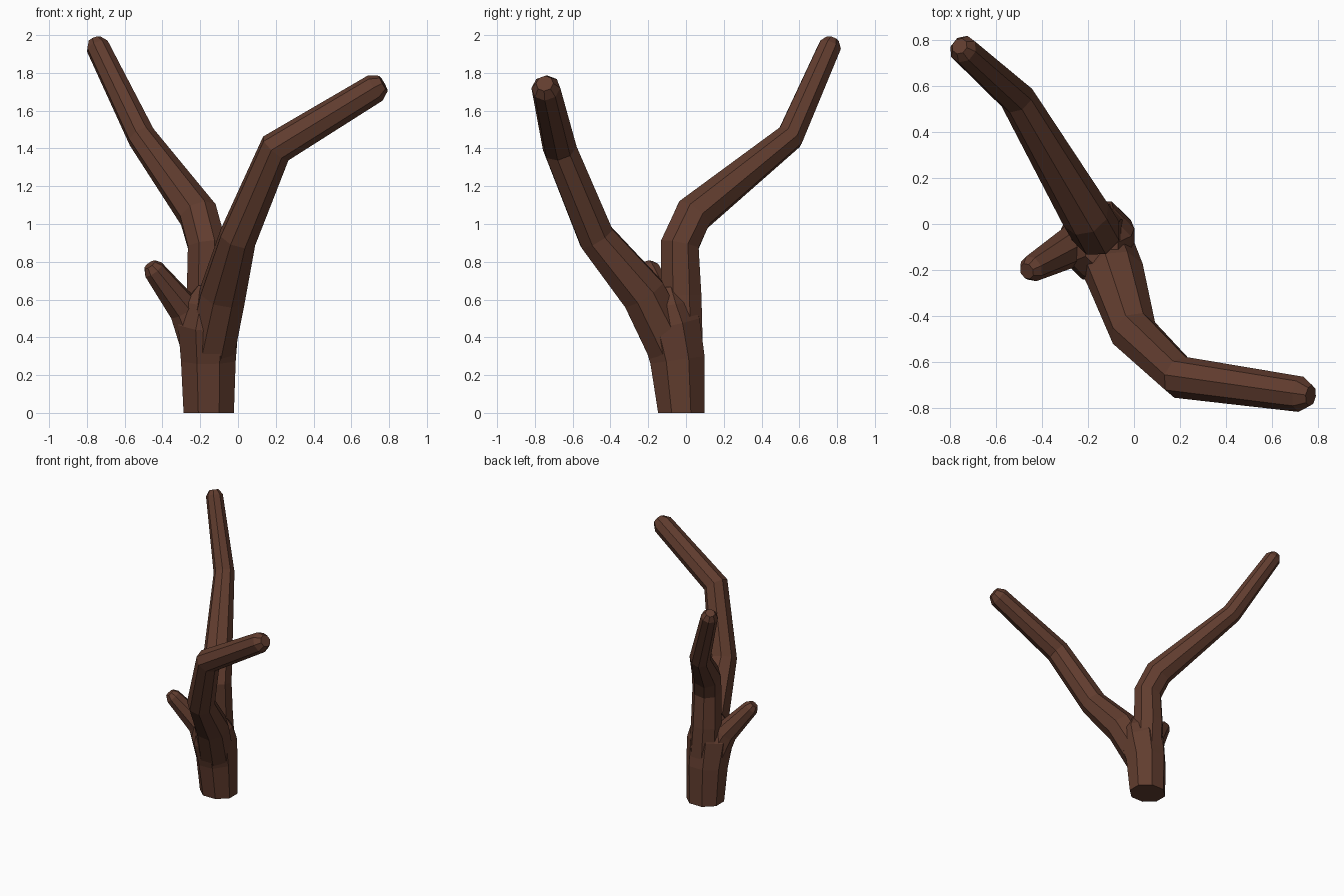
import bpy, bmesh, math
from mathutils import Vector

if "Cube" in bpy.data.objects:
    bpy.data.objects.remove(bpy.data.objects["Cube"])

SIDES = 8
bark = bpy.data.materials.new("brown bark")
bark.diffuse_color = (0.12, 0.046, 0.028, 1)
bark.use_nodes = True
bark.node_tree.nodes["Principled BSDF"].inputs["Base Color"].default_value = bark.diffuse_color


def limb(name, path, flat_base=False):
    """Loft octagonal rings along path points (x, y, z, radius)."""
    pts = [Vector(p[:3]) for p in path]
    bm = bmesh.new()
    rings = []
    side = Vector((1, 0, 0))
    for i, p in enumerate(pts):
        a = pts[max(i - 1, 0)]
        b = pts[min(i + 1, len(pts) - 1)]
        d0 = (p - a).normalized() if i else (b - p).normalized()
        d1 = (b - p).normalized() if i < len(pts) - 1 else d0
        t = (d0 + d1).normalized()
        if flat_base and i == 0:
            t = Vector((0, 0, 1))
        side = (side - t * side.dot(t)).normalized()
        up = t.cross(side)
        r = path[i][3]
        ring = []
        for k in range(SIDES):
            w = 2 * math.pi * (k + 0.5) / SIDES
            ring.append(bm.verts.new(p + r * 1.03 * (side * math.cos(w) + up * math.sin(w))))
        rings.append(ring)
    for lo, hi in zip(rings, rings[1:]):
        for k in range(SIDES):
            n = (k + 1) % SIDES
            bm.faces.new((lo[k], lo[n], hi[n], hi[k]))
    bm.faces.new(rings[0][::-1])
    bm.faces.new(rings[-1])
    bmesh.ops.recalc_face_normals(bm, faces=bm.faces)
    me = bpy.data.meshes.new(name)
    bm.to_mesh(me)
    bm.free()
    me.materials.append(bark)
    ob = bpy.data.objects.new(name, me)
    bpy.context.collection.objects.link(ob)
    return ob


# Trunk, leaning slightly forward as it widens into the fork
trunk = limb("trunk", [
    (-0.155, -0.025, 0.0, 0.14), (-0.157, -0.045, 0.28, 0.152),
    (-0.158, -0.085, 0.47, 0.168), (-0.145, -0.11, 0.58, 0.14),
    (-0.14, -0.11, 0.67, 0.075)], True)
for v in trunk.data.vertices:      # slightly oval foot
    if v.co.z < 0.01:
        v.co.y = -0.025 + (v.co.y + 0.025) * 0.92

# Branches
tall_branch = limb("tall_back_branch", [
    (-0.15, -0.025, 0.33, 0.12), (-0.165, -0.025, 0.62, 0.112),
    (-0.165, -0.033, 0.89, 0.106), (-0.21, 0.04, 1.05, 0.105),
    (-0.51, 0.55, 1.46, 0.075), (-0.745, 0.762, 1.942, 0.061),
    (-0.76, 0.775, 1.977, 0.035)])
front_branch = limb("front_right_branch", [
    (-0.14, -0.085, 0.35, 0.13), (-0.08, -0.225, 0.63, 0.125),
    (0.0, -0.475, 0.93, 0.1), (0.2, -0.668, 1.4, 0.09),
    (0.727, -0.742, 1.72, 0.075), (0.77, -0.748, 1.744, 0.045)])
stub = limb("short_left_stub", [
    (-0.2, -0.065, 0.38, 0.115), (-0.285, -0.105, 0.55, 0.085),
    (-0.447, -0.195, 0.758, 0.057), (-0.467, -0.206, 0.785, 0.035)])

# Merge everything into one skin
for ob in (tall_branch, front_branch, stub):
    mod = trunk.modifiers.new("join " + ob.name, 'BOOLEAN')
    mod.operation = 'UNION'
    mod.solver = 'EXACT'
    mod.object = ob
bpy.context.view_layer.objects.active = trunk
trunk.select_set(True)
for mod in list(trunk.modifiers):
    bpy.ops.object.modifier_apply(modifier=mod.name)
for ob in (tall_branch, front_branch, stub):
    bpy.data.objects.remove(ob)
trunk.name = "forked_trunk"
